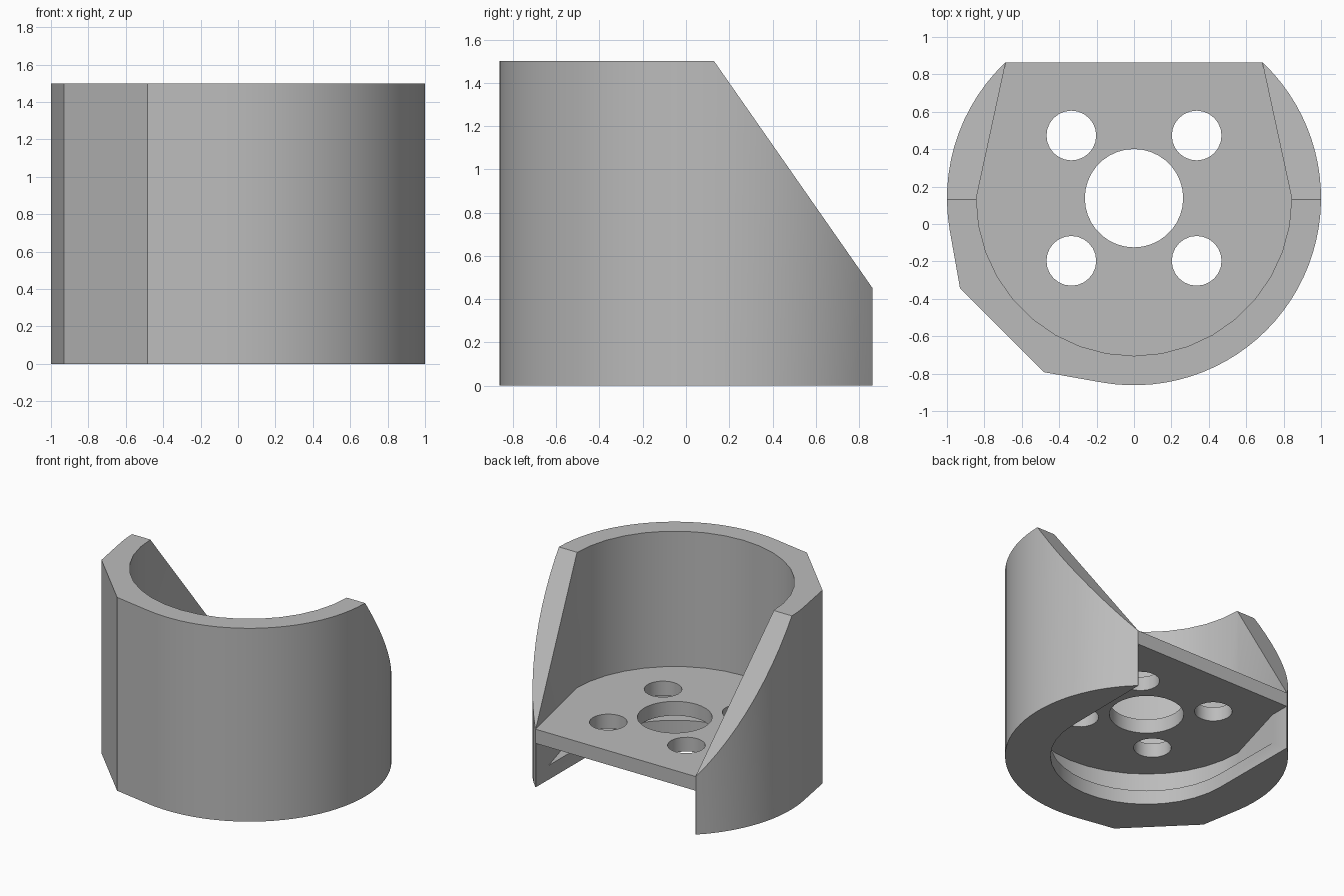
import bpy
import bmesh
from math import sin, cos, radians, sqrt

old = bpy.data.objects.get("Cube")
if old:
    bpy.data.objects.remove(old, do_unlink=True)

CY = 0.138      # centre line of the round body
BACK = 0.863    # flat back
HEIGHT = 1.5
FLOOR_TOP, FLOOR_BOTTOM, LIP_TOP = 0.45, 0.34, 0.11
CORNER = 0.686  # half width at the flat back

grey = bpy.data.materials.new("light grey")
grey.use_nodes = True
colour = (0.5, 0.5, 0.5, 1)
grey.diffuse_color = colour
grey.node_tree.nodes["Principled BSDF"].inputs["Base Color"].default_value = colour


def arc(radius, start, end, steps, x=0, y=CY):
    """Points on an arc, angles in degrees."""
    angles = [radians(start + (end - start) * i / steps) for i in range(steps + 1)]
    return [(x + radius * cos(a), y + radius * sin(a)) for a in angles]


def prism(name, points, low, high, axis="Z"):
    """Extrude an outline along z, or a (y, z) outline along x."""
    bm = bmesh.new()
    if axis == "Z":
        verts = [bm.verts.new((x, y, low)) for x, y in points]
        step = (0, 0, high - low)
    else:
        verts = [bm.verts.new((low, y, z)) for y, z in points]
        step = (high - low, 0, 0)
    face = bm.faces.new(verts)
    extruded = bmesh.ops.extrude_face_region(bm, geom=[face])["geom"]
    bmesh.ops.translate(bm, vec=step, verts=[v for v in extruded if isinstance(v, bmesh.types.BMVert)])
    bmesh.ops.recalc_face_normals(bm, faces=bm.faces)
    mesh = bpy.data.meshes.new(name)
    bm.to_mesh(mesh)
    bm.free()
    mesh.materials.append(grey)
    obj = bpy.data.objects.new(name, mesh)
    bpy.context.collection.objects.link(obj)
    return obj


def u_shape(radius, end_x, end_y):
    """Half circle at the front with straight sides running to the back."""
    return arc(radius, 180, 360, 18) + [(end_x, end_y), (-end_x, end_y)]


# Round body with a flat back and a clipped front corner
half = sqrt(1 - (BACK - CY) ** 2)
outline = [(-half, BACK)]
outline += arc(1, 130, 190, 12) if half > 0.7 else arc(1, 138, 190, 12)
outline += [(-0.93, -0.345), (-0.483, -0.792)]
outline += arc(1, 260, 402, 36) + [(half, BACK)]
body = prism("holder_body", outline, 0, HEIGHT)

cutters = []

# Sloping cut at the top of the back
cutters.append(prism("slope_cutter", [(0.13, HEIGHT), (BACK, FLOOR_TOP), (1.2, FLOOR_TOP - 0.483),
                                      (1.2, 1.8), (-0.079, 1.8)], -1.5, 1.5, "X"))

# Upper cavity, its straight sides continuing past the back
past = BACK + 0.05
past_x = CORNER - 0.05 * (0.843 - CORNER) / (BACK - CY)
cutters.append(prism("cavity_cutter", u_shape(0.843, past_x, past), FLOOR_TOP, 2))

# Opening under the floor, and the wider groove above the bottom lip
cutters.append(prism("opening_cutter", u_shape(0.68, CORNER - 0.001, past), -0.2, FLOOR_BOTTOM))
cutters.append(prism("groove_cutter", u_shape(0.843, 0.68, 0.72), LIP_TOP, FLOOR_BOTTOM))

# Centre hole and four screw holes
cutters.append(prism("centre_hole_cutter", arc(0.263, 0, 350, 35), 0.2, 0.6))
for sx in (-1, 1):
    for sy in (-1, 1):
        hole = arc(0.133, 0, 345, 23, sx * 0.335, CY + sy * 0.335)
        cutters.append(prism("screw_hole_cutter", hole, 0.2, 0.6))

for cutter in cutters:
    cutter.hide_render = True
    mod = body.modifiers.new(cutter.name, "BOOLEAN")
    mod.operation = "DIFFERENCE"
    mod.solver = "EXACT"
    mod.object = cutter

# Bake the cuts and drop the helpers
bpy.context.view_layer.update()
evaluated = body.evaluated_get(bpy.context.evaluated_depsgraph_get())
result = bpy.data.meshes.new_from_object(evaluated)
body.modifiers.clear()
body.data = result
for cutter in cutters:
    bpy.data.objects.remove(cutter, do_unlink=True)

bpy.ops.object.select_all(action="DESELECT")
body.select_set(True)
bpy.context.view_layer.objects.active = body
bpy.ops.object.shade_smooth_by_angle(angle=radians(25))
